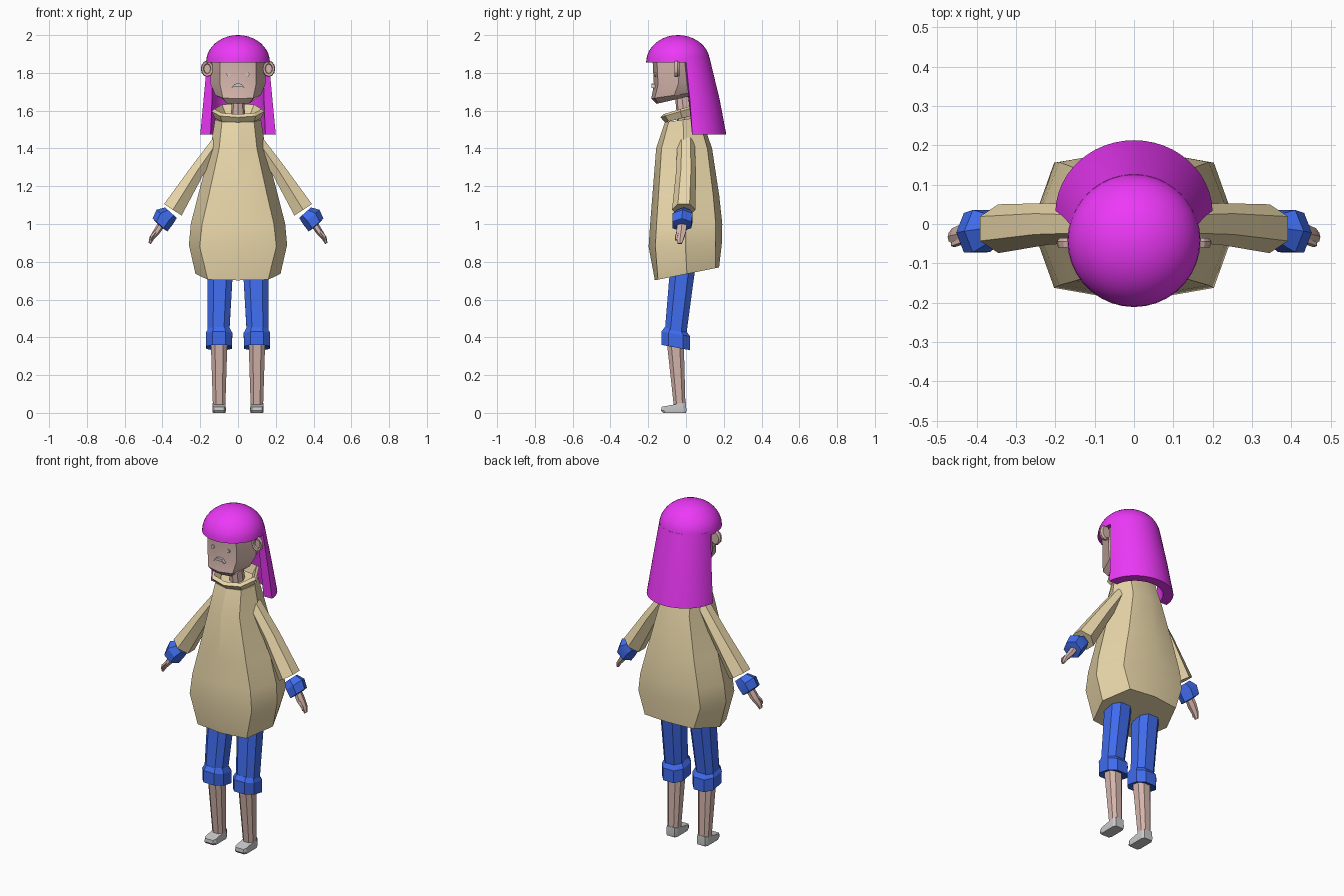
import bpy, bmesh, math
from mathutils import Vector

if "Cube" in bpy.data.objects:
    bpy.data.objects.remove(bpy.data.objects["Cube"])


def material(name, rgb):
    m = bpy.data.materials.new(name)
    m.diffuse_color = (*rgb, 1)
    m.use_nodes = True
    m.node_tree.nodes["Principled BSDF"].inputs["Base Color"].default_value = m.diffuse_color
    return m


TAN = material("tan_cloth", (0.82, 0.68, 0.40))
BLUE = material("blue_cloth", (0.05, 0.15, 0.85))
SKIN = material("skin", (0.66, 0.46, 0.41))
HAIR = material("magenta_hair", (0.84, 0.04, 0.93))


def loft(name, rings, mat=None, caps=True, closed=False, angle=25):
    """Skin a list of equal-length point rings; closed joins last ring to first."""
    bm = bmesh.new()
    vs = [[bm.verts.new(p) for p in r] for r in rings]
    n = len(vs[0])
    pairs = list(zip(vs, vs[1:])) + ([(vs[-1], vs[0])] if closed else [])
    for a, b in pairs:
        for i in range(n):
            j = (i + 1) % n
            bm.faces.new((a[i], a[j], b[j], b[i]))
    if caps and not closed:
        bm.faces.new(vs[0])
        bm.faces.new(vs[-1])
    bmesh.ops.recalc_face_normals(bm, faces=bm.faces)
    me = bpy.data.meshes.new(name)
    bm.to_mesh(me)
    bm.free()
    ob = bpy.data.objects.new(name, me)
    bpy.context.collection.objects.link(ob)
    if mat:
        me.materials.append(mat)
    bpy.ops.object.select_all(action='DESELECT')
    ob.select_set(True)
    bpy.context.view_layer.objects.active = ob
    bpy.ops.object.shade_smooth_by_angle(angle=math.radians(angle))
    return ob


def ring8(z, hx, cx, yf, yb, tilt=0.0, k=0.82):
    """Eight-sided horizontal section, half width hx, corners at cx, tilted in y."""
    mid = (yf + yb) / 2
    pts = [(0, yf), (cx, yf * k), (hx, mid), (cx, yb * k),
           (0, yb), (-cx, yb * k), (-hx, mid), (-cx, yf * k)]
    return [(x, y, z + tilt * y) for x, y in pts]


def tube(name, stations, mat, sides=6, side=1, phase=0.0):
    """Limb along a path in the xz plane: (x, y, z, half width in xz, half width in y)."""
    path = [Vector(s[:3]) for s in stations]
    d = (path[-1] - path[0]).normalized()
    u = Vector((d.z, 0, -d.x)).normalized()
    rings = []
    for c, s in zip(path, stations):
        r = []
        for i in range(sides):
            a = phase + math.tau * i / sides
            p = c + u * (math.cos(a) * s[3]) + Vector((0, math.sin(a) * s[4], 0))
            r.append((p.x * side, p.y, p.z))
        rings.append(r)
    return loft(name, rings, mat)


def slab(x, w, y0, y1, z0, z1, ch=0.25):
    """Chamfered rectangular section from (y0, z0) at the front to (y1, z1) at the back."""
    c, d = w * ch * 2, (y1 - y0) * ch
    pts = [(-w + c, y0), (w - c, y0), (w, y0 + d), (w, y1 - d),
           (w - c, y1), (-w + c, y1), (-w, y1 - d), (-w, y0 + d)]
    return [(x + px, y, z0 + (z1 - z0) * (y - y0) / (y1 - y0)) for px, y in pts]


# Dress body, widest at the hips with a tilted hem
loft("dress", [
    ring8(0.735, 0.225, 0.16, -0.165, 0.175, 0.2, 0.9),
    ring8(0.89, 0.26, 0.203, -0.198, 0.19, 0.05),
    ring8(1.0, 0.25, 0.19, -0.19, 0.192),
    ring8(1.15, 0.212, 0.155, -0.178, 0.176),
    ring8(1.40, 0.146, 0.10, -0.158, 0.138),
    ring8(1.555, 0.122, 0.085, -0.112, 0.08, 0.15)], TAN)

# Folded collar
loft("collar", [
    ring8(1.565, 0.122, 0.085, -0.11, 0.07, 0.25),
    ring8(1.605, 0.140, 0.095, -0.135, 0.075, 0.3),
    ring8(1.617, 0.125, 0.085, -0.12, 0.065, 0.3),
    ring8(1.57, 0.095, 0.065, -0.085, 0.05, 0.25)], TAN, closed=True)

# Neck and head
loft("neck", [ring8(1.53, 0.04, 0.028, -0.045, 0.035),
              ring8(1.70, 0.03, 0.022, -0.06, 0.01)], SKIN)
loft("head", [
    ring8(1.672, 0.075, 0.06, -0.155, 0.02, 0.23, 0.95),
    ring8(1.69, 0.12, 0.08, -0.184, 0.06, 0.14, 0.9),
    ring8(1.745, 0.146, 0.095, -0.170, 0.09, 0.05, 0.87),
    ring8(1.868, 0.142, 0.095, -0.177, 0.11, 0, 0.87),
    ring8(1.93, 0.10, 0.07, -0.12, 0.06)], SKIN, angle=32)

# Mouth: a small arch on the face
arch = [(-0.036, -0.012), (-0.02, 0.008), (0, 0.013), (0.02, 0.008),
        (0.036, -0.012), (0.018, -0.004), (-0.018, -0.004)]
loft("mouth", [[(x, y, 1.732 + z) for x, z in arch] for y in (-0.16, -0.183)])

# Hair cap: half dome
SEG = 36
dome = []
for i in range(11):
    a = math.radians(88.5 * i / 10)
    r, z = 0.169 * math.cos(a), 1.856 + 0.144 * math.sin(a)
    dome.append([(r * math.cos(math.tau * j / SEG), -0.042 + r * math.sin(math.tau * j / SEG), z)
                 for j in range(SEG)])
loft("hair_cap", dome, HAIR, angle=40)


# Long back hair: a thick half shell flaring down and back
def hair_section(z, cy, rx, ry, thick, start):
    n, pts = 24, []
    a0 = math.radians(start)
    for i in range(n + 1):
        a = a0 + (math.pi - 2 * a0) * i / n
        pts.append((rx * math.cos(a), cy + ry * math.sin(a), z))
    for i in range(n, -1, -1):
        a = a0 + (math.pi - 2 * a0) * i / n
        pts.append(((rx - thick) * math.cos(a), cy + (ry - thick) * math.sin(a), z))
    return pts


loft("back_hair", [
    hair_section(1.875, -0.042, 0.167, 0.168, 0.03, 14),
    hair_section(1.66, -0.005, 0.184, 0.183, 0.045, 8),
    hair_section(1.475, 0.027, 0.2, 0.186, 0.055, 2)], HAIR, angle=40)

for s, tag in ((1, "left"), (-1, "right")):
    # Eye
    loft(tag + "_eye", [[(s * 0.05 + 0.011 * math.cos(a), y, 1.792 + 0.011 * math.sin(a))
                         for a in [math.tau * i / 10 for i in range(10)]]
                        for y in (-0.14, -0.168)])

    # Ear: thin outer disc with a recessed hollow
    def ear_ring(y, rx, rz):
        return [(s * (0.163 + rx * math.cos(a)), y, 1.822 + rz * math.sin(a))
                for a in [math.tau * i / 12 for i in range(12)]]
    loft(tag + "_ear", [ear_ring(-0.035, 0.026, 0.034), ear_ring(-0.045, 0.034, 0.043),
                        ear_ring(-0.06, 0.03, 0.04), ear_ring(-0.058, 0.02, 0.028),
                        ear_ring(-0.048, 0.017, 0.024)], SKIN)

    # Sleeve, cuff and hand
    tube(tag + "_sleeve", [(0.105, 0.0, 1.44, 0.035, 0.045), (0.22, 0.0, 1.275, 0.045, 0.053),
                           (0.345, -0.012, 1.075, 0.064, 0.062)], TAN, 6, s, math.pi / 6)
    tube(tag + "_sleeve_cuff", [(0.355, -0.012, 1.06, 0.042, 0.042),
                                (0.388, -0.018, 1.037, 0.058, 0.062),
                                (0.413, -0.022, 0.995, 0.052, 0.058),
                                (0.415, -0.022, 0.992, 0.025, 0.03)], BLUE, 6, s)
    tube(tag + "_hand", [(0.398, -0.02, 1.01, 0.02, 0.026), (0.43, -0.025, 0.96, 0.018, 0.03),
                         (0.457, -0.03, 0.925, 0.013, 0.022),
                         (0.468, -0.033, 0.897, 0.007, 0.013)], SKIN, 6, s)
    tube(tag + "_thumb", [(0.43, -0.04, 0.965, 0.01, 0.01), (0.457, -0.05, 0.935, 0.009, 0.009),
                          (0.462, -0.053, 0.915, 0.005, 0.005)], SKIN, 5, s)

    # Trouser leg
    x = s * 0.1
    loft(tag + "_trouser", [slab(x, 0.064, -0.075, 0.06, 0.84, 0.84),
                            slab(s * 0.096, 0.066, -0.09, 0.04, 0.70, 0.70),
                            slab(s * 0.104, 0.057, -0.113, 0.0, 0.42, 0.40)], BLUE)
    # Rolled trouser cuff
    loft(tag + "_trouser_cuff", [slab(x, 0.056, -0.112, 0.0, 0.455, 0.435),
                                 slab(x, 0.07, -0.13, 0.022, 0.43, 0.405),
                                 slab(x, 0.068, -0.13, 0.022, 0.36, 0.332),
                                 slab(x, 0.045, -0.10, 0.0, 0.362, 0.345)], BLUE)
    # Shin
    loft(tag + "_shin", [slab(x, 0.044, -0.102, -0.012, 0.38, 0.38),
                         slab(x, 0.033, -0.065, -0.003, 0.04, 0.04)], SKIN)
    # Shoe
    loft(tag + "_shoe", [slab(x, 0.033, -0.122, 0.0, 0.0, 0.0, 0.12),
                         slab(x, 0.036, -0.132, 0.002, 0.012, 0.012, 0.12),
                         slab(x, 0.034, -0.13, 0.0, 0.032, 0.056, 0.12)])
